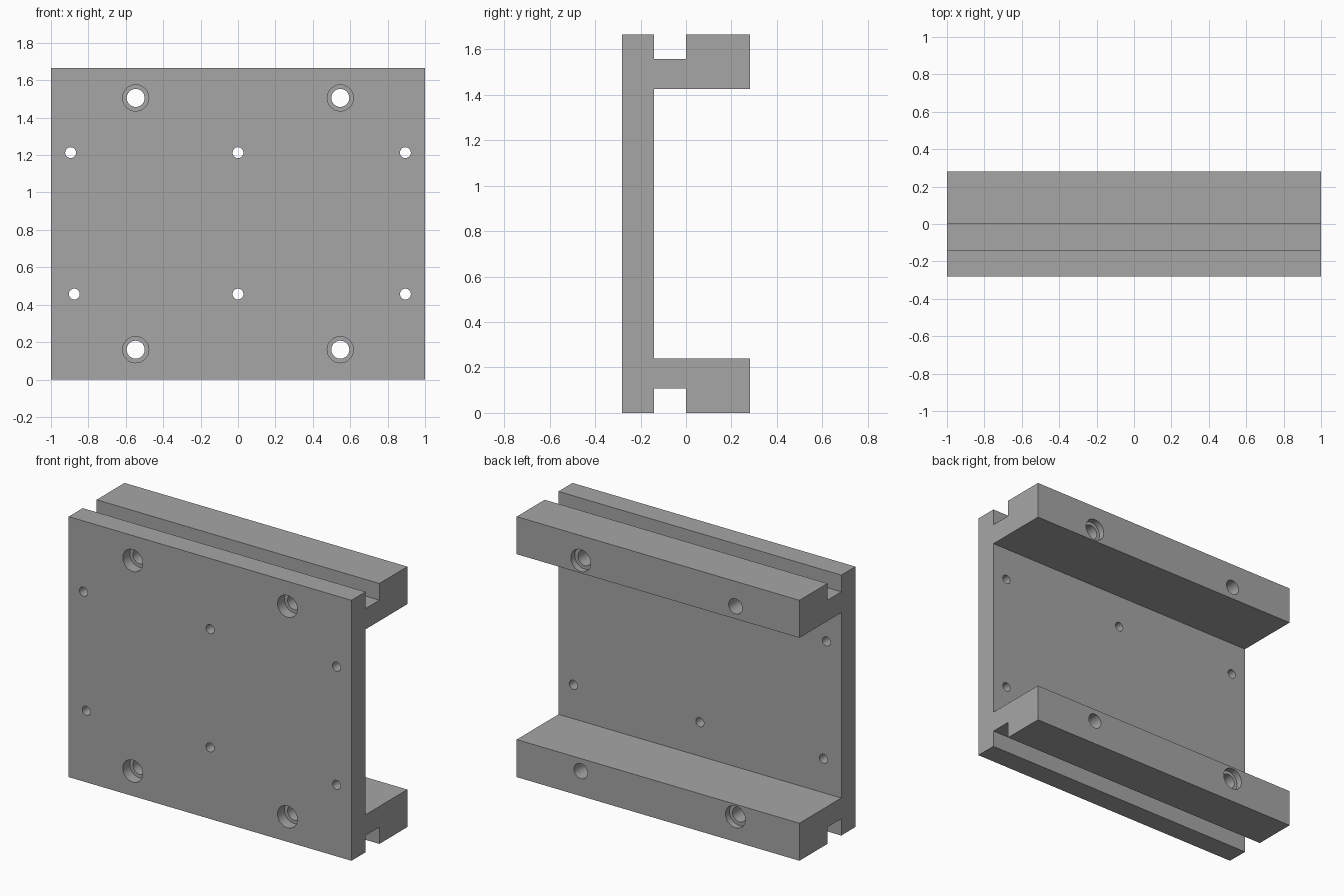
import bpy, bmesh, math

cube = bpy.data.objects.get("Cube")
if cube:
    bpy.data.objects.remove(cube, do_unlink=True)

# Main dimensions
HALF_X = 1.0
FRONT, BACK = -0.282, 0.282
PLATE_BACK, RAIL_FRONT = -0.14, 0.0
HEIGHT = 1.665
SLOT = 0.107      # slot depth in the top and bottom edges
FLANGE = 0.24     # flange thickness
BOLT_R, BORE_R, PIN_R = 0.048, 0.07, 0.029

grey = bpy.data.materials.new("machined grey")
grey.use_nodes = True
colour = (0.38, 0.38, 0.38, 1.0)
grey.diffuse_color = colour
grey.node_tree.nodes["Principled BSDF"].inputs["Base Color"].default_value = colour


def make_object(name, bm):
    bmesh.ops.recalc_face_normals(bm, faces=bm.faces)
    mesh = bpy.data.meshes.new(name)
    bm.to_mesh(mesh)
    bm.free()
    mesh.materials.append(grey)
    obj = bpy.data.objects.new(name, mesh)
    bpy.context.collection.objects.link(obj)
    return obj


def add_lathe(bm, x, z, steps, sides=48):
    """Closed solid along y from (y, radius) steps."""
    rings = []
    for y, r in steps:
        rings.append([bm.verts.new((x + r * math.cos(2 * math.pi * i / sides), y,
                                    z + r * math.sin(2 * math.pi * i / sides)))
                      for i in range(sides)])
    for a, b in zip(rings, rings[1:]):
        for i in range(sides):
            j = (i + 1) % sides
            bm.faces.new((a[i], a[j], b[j], b[i]))
    bm.faces.new(rings[0])
    bm.faces.new(rings[-1])


# Channel body: lower half of the section, mirrored for the upper half
lower = [(FRONT, 0), (PLATE_BACK, 0), (PLATE_BACK, SLOT), (RAIL_FRONT, SLOT),
         (RAIL_FRONT, 0), (BACK, 0), (BACK, FLANGE), (PLATE_BACK, FLANGE)]
profile = lower + [(y, HEIGHT - z) for y, z in reversed(lower)]
bm = bmesh.new()
section = bm.faces.new([bm.verts.new((-HALF_X, y, z)) for y, z in profile])
ext = bmesh.ops.extrude_face_region(bm, geom=[section], use_keep_orig=True)
moved = [v for v in ext["geom"] if isinstance(v, bmesh.types.BMVert)]
bmesh.ops.translate(bm, verts=moved, vec=(2 * HALF_X, 0, 0))
body = make_object("channel_bracket", bm)

# Hole cutters
bm = bmesh.new()
for sx in (-1, 1):
    for sz in (-1, 1):
        # Front counterbore and through hole; one diagonal pair is also bored at the back
        steps = [(FRONT - 0.05, BORE_R), (FRONT + 0.07, BORE_R), (FRONT + 0.07, BOLT_R)]
        if sx == sz:
            steps += [(BACK - 0.04, BOLT_R), (BACK - 0.04, BORE_R), (BACK + 0.05, BORE_R)]
        else:
            steps += [(BACK + 0.05, BOLT_R)]
        add_lathe(bm, sx * 0.547, HEIGHT / 2 + sz * 0.673, steps)
# Small pin holes through the plate
for x, z in ((-0.895, 1.213), (0, 1.213), (0.895, 1.213),
             (-0.875, 0.457), (0, 0.457), (0.895, 0.457)):
    add_lathe(bm, x, z, [(FRONT - 0.05, PIN_R), (PLATE_BACK + 0.05, PIN_R)], 32)
cutter = make_object("hole_cutters", bm)
cutter.hide_render = True

# Cut the holes, then discard the cutters
mod = body.modifiers.new("holes", "BOOLEAN")
mod.operation = "DIFFERENCE"
mod.solver = "EXACT"
mod.object = cutter
bpy.ops.object.select_all(action="DESELECT")
bpy.context.view_layer.objects.active = body
body.select_set(True)
bpy.ops.object.modifier_apply(modifier=mod.name)
bpy.data.objects.remove(cutter, do_unlink=True)
bpy.ops.object.shade_smooth_by_angle(angle=math.radians(30))
